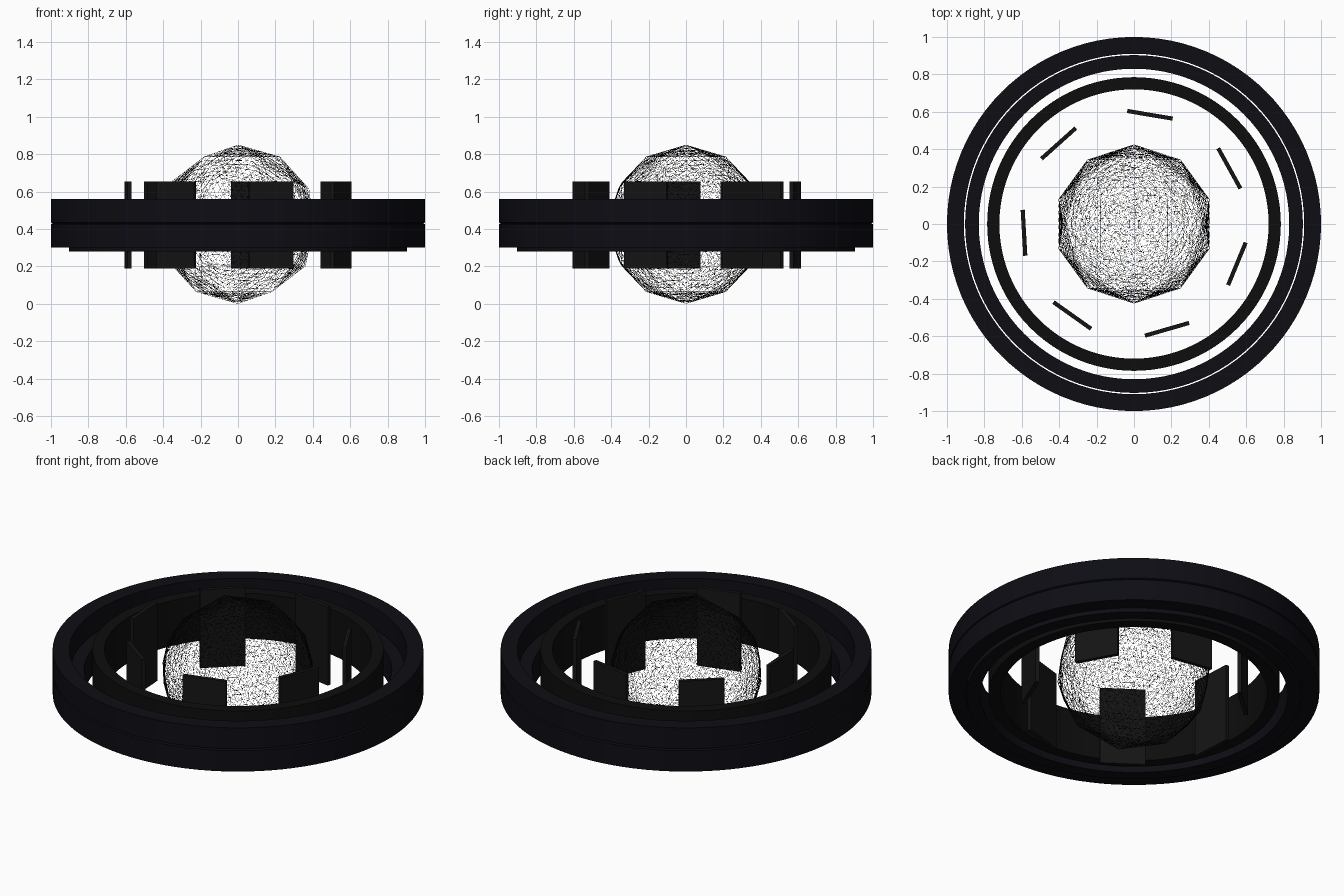
import bpy, bmesh, math, random
from mathutils import Vector

if "Cube" in bpy.data.objects:
    bpy.data.objects.remove(bpy.data.objects["Cube"])

random.seed(4)
CENTRE_Z = 0.425


def material(name, rgb):
    m = bpy.data.materials.new(name)
    m.diffuse_color = (*rgb, 1)
    m.use_nodes = True
    m.node_tree.nodes["Principled BSDF"].inputs["Base Color"].default_value = m.diffuse_color
    return m


navy = material("navy_black", (0.004, 0.004, 0.007))
black = material("black", (0.004, 0.004, 0.004))
charcoal = material("charcoal", (0.007, 0.007, 0.007))


def add_object(name, bm, mat):
    me = bpy.data.meshes.new(name)
    bm.to_mesh(me)
    bm.free()
    me.materials.append(mat)
    ob = bpy.data.objects.new(name, me)
    bpy.context.collection.objects.link(ob)
    return ob


def ring(name, profile, mat, segments=96):
    """Lathe a closed (radius, z) profile around the z axis."""
    bm = bmesh.new()
    loops = []
    for i in range(segments):
        a = 2 * math.pi * i / segments
        loops.append([bm.verts.new((r * math.cos(a), r * math.sin(a), z)) for r, z in profile])
    n = len(profile)
    for i in range(segments):
        p, q = loops[i], loops[(i + 1) % segments]
        for j in range(n):
            k = (j + 1) % n
            bm.faces.new((p[j], q[j], q[k], p[k]))
    bmesh.ops.recalc_face_normals(bm, faces=bm.faces)
    ob = add_object(name, bm, mat)
    bpy.ops.object.select_all(action='DESELECT')
    ob.select_set(True)
    bpy.context.view_layer.objects.active = ob
    bpy.ops.object.shade_smooth_by_angle(angle=math.radians(30))
    return ob


def band(r0, r1, z0, z1):
    return [(r0, z0), (r1, z0), (r1, z1), (r0, z1)]


# Outer ring with a fine groove round its middle
ring("outer_ring", [(0.91, 0.30), (1.0, 0.30), (1.0, 0.425), (0.99, 0.43),
                    (1.0, 0.435), (1.0, 0.56), (0.91, 0.56)], navy)

# Lower middle ring and inner ring
ring("middle_ring", band(0.83, 0.903, 0.28, 0.44), navy)
ring("inner_ring", band(0.72, 0.785, 0.29, 0.56), black)

# Seven upright plates around the core
for i in range(7):
    a = math.radians(81.7 + i * 360 / 7)
    bm = bmesh.new()
    bmesh.ops.create_cube(bm, size=1)
    bmesh.ops.scale(bm, vec=(0.022, 0.246, 0.466), verts=bm.verts)
    plate = add_object(f"plate_{i + 1}", bm, charcoal)
    plate.location = (0.59 * math.cos(a), 0.59 * math.sin(a), 0.422)
    plate.rotation_euler.z = a - math.radians(1.3)

# Core: faceted ball covered in a fine, irregular wire mesh
bm = bmesh.new()
bmesh.ops.create_icosphere(bm, subdivisions=2, radius=0.424)
bmesh.ops.subdivide_edges(bm, edges=bm.edges[:], cuts=6, use_grid_fill=True)
bm.normal_update()
for v in bm.verts:
    n = v.link_faces[0].normal.copy()
    if all(f.normal.dot(n) > 0.999 for f in v.link_faces):
        d = Vector([random.uniform(-0.012, 0.012) for _ in range(3)])
        v.co += d - n * d.dot(n)
core = add_object("wire_core", bm, black)
core.location.z = CENTRE_Z
wire = core.modifiers.new("wire", 'WIREFRAME')
wire.thickness = 0.0018
wire.use_even_offset = False
